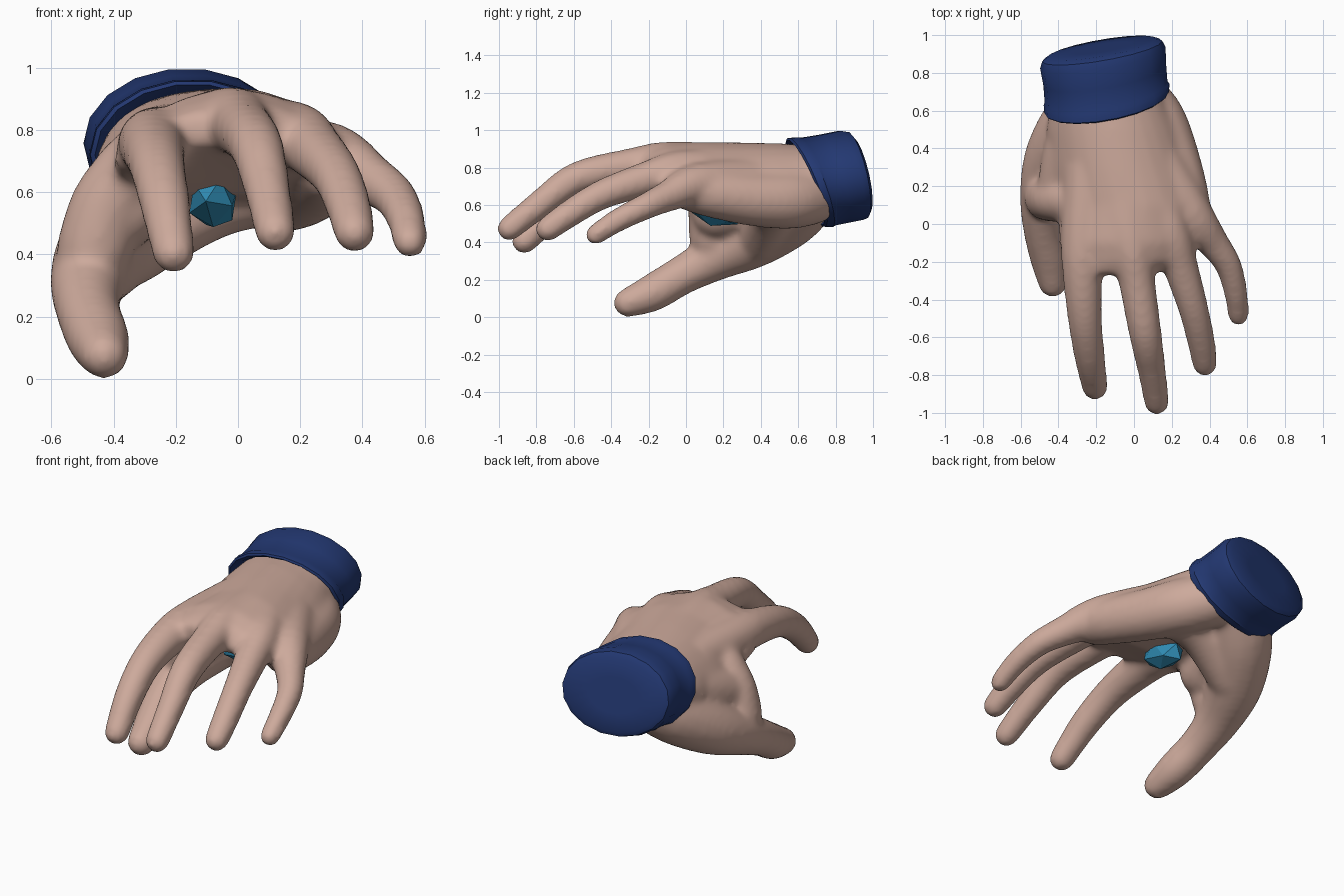
import bpy, bmesh, math
from mathutils import Vector, Matrix

if "Cube" in bpy.data.objects:
    bpy.data.objects.remove(bpy.data.objects["Cube"])


def material(name, rgb):
    m = bpy.data.materials.new(name)
    m.diffuse_color = (*rgb, 1)
    m.use_nodes = True
    m.node_tree.nodes["Principled BSDF"].inputs["Base Color"].default_value = m.diffuse_color
    return m


def bridge(bm, rings):
    """Skin a list of point rings into a closed tube."""
    rows = [[bm.verts.new(p) for p in r] for r in rings]
    n = len(rows[0])
    for a, b in zip(rows, rows[1:]):
        for i in range(n):
            j = (i + 1) % n
            bm.faces.new((a[i], a[j], b[j], b[i]))
    bm.faces.new(rows[0][::-1])
    bm.faces.new(rows[-1])


def limb(bm, pts, n=16):
    """Round tube through (x, y, z, radius) points with domed ends."""
    P = [Vector(p) for p in pts]
    path = []
    for i in range(len(P) - 1):            # Catmull-Rom smoothing
        a, b, c, d = P[max(i - 1, 0)], P[i], P[i + 1], P[min(i + 2, len(P) - 1)]
        for k in range(4):
            t = k / 4
            path.append(0.5 * (2 * b + (c - a) * t + (2 * a - 5 * b + 4 * c - d) * t * t
                               + (3 * b - a - 3 * c + d) * t ** 3))
    path.append(P[-1])
    rings = []

    def ring(c, t, r):
        v = t.cross(Vector((1, 0, 0))).normalized()
        u = v.cross(t)
        rings.append([c + r * (math.cos(2 * math.pi * k / n) * u + math.sin(2 * math.pi * k / n) * v)
                      for k in range(n)])

    last = len(path) - 1
    for i, p in enumerate(path):
        t = (path[min(i + 1, last)] - path[max(i - 1, 0)]).xyz.normalized()
        c, r = p.xyz, p.w
        if i == 0:
            for a in (80, 50, 25):
                ring(c - t * r * math.sin(math.radians(a)), t, r * math.cos(math.radians(a)))
        ring(c, t, r)
        if i == last:
            for a in (25, 50, 80):
                ring(c + t * r * math.sin(math.radians(a)), t, r * math.cos(math.radians(a)))
    bridge(bm, rings)


def finish(bm, name, mat):
    bmesh.ops.recalc_face_normals(bm, faces=bm.faces)
    me = bpy.data.meshes.new(name)
    bm.to_mesh(me)
    bm.free()
    ob = bpy.data.objects.new(name, me)
    bpy.context.collection.objects.link(ob)
    me.materials.append(mat)
    return ob


# hand: fingers, thumb and palm masses fused into one skin
bm = bmesh.new()
index = [(-.24, .3, .75, .13), (-.268, -.05, .755, .12), (-.273, -.25, .745, .108), (-.26, -.5, .685, .092),
         (-.235, -.7, .565, .083), (-.207, -.865, .405, .07)]
middle = [(-.1, .3, .79, .13), (-.02, -.08, .83, .112), (.015, -.3, .805, .098), (.06, -.58, .745, .088),
          (.095, -.78, .605, .076), (.12, -.945, .473, .068)]
ring_f = [(.03, .3, .77, .13), (.18, -.02, .785, .11), (.245, -.22, .735, .095), (.315, -.45, .655, .081),
          (.355, -.62, .555, .075), (.375, -.74, .47, .068)]
pinky = [(.12, .35, .72, .13), (.30, .06, .71, .115), (.42, -.1, .645, .085), (.5, -.22, .59, .072),
         (.54, -.37, .515, .064), (.553, -.485, .44, .057)]
thumb = [(-.18, .66, .66, .17), (-.3, .55, .55, .18), (-.42, .36, .42, .16), (-.48, .16, .32, .127),
         (-.483, -.02, .225, .106), (-.45, -.18, .13, .102), (-.43, -.31, .077, .08)]
thumb_web = [(-.33, .12, .68, .12), (-.42, .13, .56, .12), (-.46, .14, .42, .125)]
thumb_side = [(-.28, .6, .7, .14), (-.335, .37, .62, .15), (-.37, .17, .56, .145)]
heel_bridge = [(-.36, .40, .42, .13), (-.1, .46, .565, .125), (.15, .46, .635, .13)]
palm_heel = [(.02, .68, .645, .15), (.12, .55, .625, .155), (.2, .36, .63, .145), (.27, .14, .66, .13),
             (.29, .02, .68, .115)]
for path in (index, middle, ring_f, pinky, thumb, thumb_web, thumb_side, heel_bridge, palm_heel):
    limb(bm, path)

# palm and wrist: arched ellipses (y, cx, cz, half width, half height, arch)
palm = [(-.27, -.1, .80, .2, .05, .02), (-.2, -.03, .81, .3, .09, .06), (-.1, -.02, .805, .38, .125, .1),
        (.1, -.01, .765, .39, .172, .11),
        (.3, -.065, .755, .385, .18, .11), (.5, -.11, .74, .355, .19, .07), (.65, -.14, .72, .3, .2, .0),
        (.82, -.16, .74, .28, .19, .0)]
bridge(bm, [[(cx + hw * math.cos(a), y, cz + hh * math.sin(a) - arch * math.cos(a) ** 2)
             for a in (2 * math.pi * k / 28 for k in range(28))]
            for y, cx, cz, hw, hh, arch in palm])
hand = finish(bm, "hand", material("skin", (.61, .40, .33)))
fuse = hand.modifiers.new("fuse", 'REMESH')
fuse.mode = 'VOXEL'
fuse.voxel_size = .016
fuse.use_smooth_shade = True
soften = hand.modifiers.new("soften", 'SMOOTH')
soften.factor = .5
soften.iterations = 20

# cuff: sheared ellipses (y, cx, cz, half width, half height, y-slope in z)
cuff = [(.72, -.15, .72, .27, .19, -.35), (.655, -.145, .72, .295, .21, -.40),
        (.635, -.145, .72, .315, .228, -.40), (.645, -.145, .72, .33, .24, -.40),
        (.685, -.145, .722, .333, .243, -.39), (.70, -.148, .724, .325, .237, -.38),
        (.79, -.155, .74, .325, .238, -.31), (.88, -.165, .758, .332, .241, -.25),
        (.915, -.168, .76, .318, .232, -.22), (.932, -.17, .76, .285, .205, -.22),
        (.932, -.17, .76, .15, .10, -.22)]
bm = bmesh.new()
rings = []
for y, cx, cz, hw, hh, slope in cuff:
    row = []
    for k in range(18):
        a = 2 * math.pi * k / 18
        dx, dz = hw * math.cos(a), hh * math.sin(a)
        row.append((cx + dx, y + .17 * dx + slope * dz, cz + dz))
    rings.append(row)
bridge(bm, rings)
cuff_ob = finish(bm, "cuff", material("cuff_blue", (.017, .04, .17)))
bpy.context.view_layer.objects.active = cuff_ob
cuff_ob.select_set(True)
bpy.ops.object.shade_smooth_by_angle(angle=math.radians(35))

# faceted gem set in the palm
bm = bmesh.new()
bmesh.ops.create_icosphere(bm, subdivisions=1, radius=1)
bm.transform(Matrix.Translation((-.08, .155, .57)) @ Matrix.Rotation(math.radians(-16), 4, 'X')
             @ Matrix.Diagonal((.085, .16, .085, 1)))
finish(bm, "palm_gem", material("gem_blue", (.03, .27, .47)))
